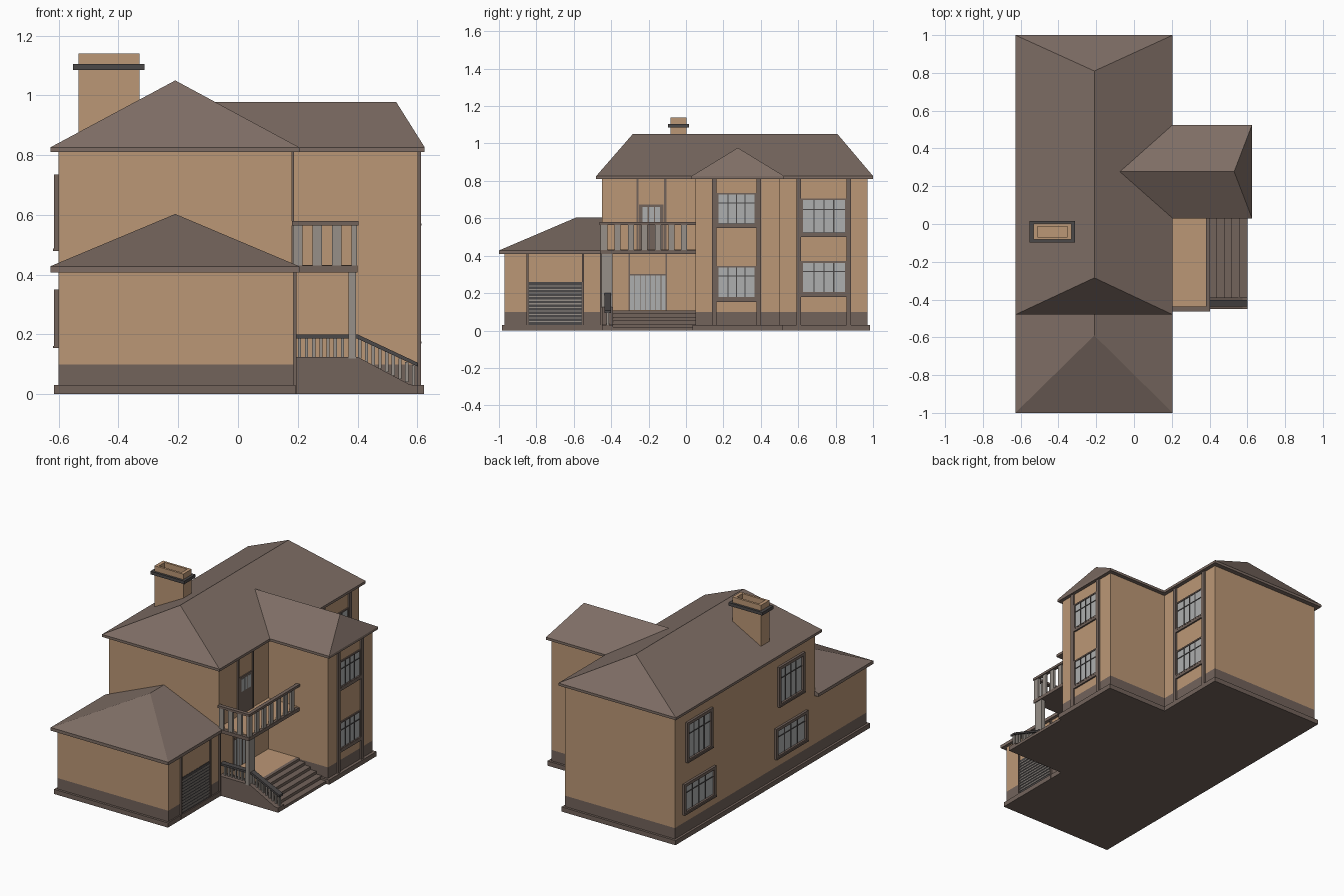
import bpy, bmesh
from mathutils import Vector


def mat(name, r, g, b):
    m = bpy.data.materials.new(name)
    m.diffuse_color = (r, g, b, 1)
    return m


TAN = mat("tan_wall", 0.50, 0.31, 0.18)
BROWN = mat("brown_trim", 0.17, 0.125, 0.105)
ROOF = mat("roof_brown", 0.21, 0.155, 0.13)
DARK = mat("dark_metal", 0.07, 0.065, 0.065)
STONE = mat("grey_stone", 0.31, 0.28, 0.25)
GLASS = mat("glass", 0.42, 0.43, 0.43)


def finish(name, bm, m):
    bmesh.ops.recalc_face_normals(bm, faces=bm.faces)
    me = bpy.data.meshes.new(name)
    bm.to_mesh(me)
    bm.free()
    me.materials.append(m)
    ob = bpy.data.objects.new(name, me)
    bpy.context.collection.objects.link(ob)
    return ob


def boxes(name, m, *items):
    """One object made of boxes given as (x0, x1, y0, y1, z0, z1)."""
    bm = bmesh.new()
    for x0, x1, y0, y1, z0, z1 in items:
        vs = bmesh.ops.create_cube(bm, size=1)["verts"]
        for v in vs:
            v.co = Vector(((x0 + x1) / 2 + v.co.x * (x1 - x0),
                           (y0 + y1) / 2 + v.co.y * (y1 - y0),
                           (z0 + z1) / 2 + v.co.z * (z1 - z0)))
    return finish(name, bm, m)


def prism(name, m, profile, y0, y1):
    """Extrude an (x, z) profile along y."""
    bm = bmesh.new()
    f = bm.faces.new([bm.verts.new((x, y0, z)) for x, z in profile])
    r = bmesh.ops.extrude_face_region(bm, geom=[f])
    for v in r["geom"]:
        if isinstance(v, bmesh.types.BMVert):
            v.co.y = y1
    return finish(name, bm, m)


def hip_roof(name, x0, x1, y0, y1, z, fascia, ridge):
    """Hull of an eave slab and two ridge points."""
    bm = bmesh.new()
    pts = [(x, y, h) for x in (x0, x1) for y in (y0, y1) for h in (z, z + fascia)]
    for p in pts + ridge:
        bm.verts.new(p)
    bmesh.ops.convex_hull(bm, input=bm.verts)
    bmesh.ops.dissolve_limit(bm, angle_limit=0.01, verts=bm.verts, edges=bm.edges)
    return finish(name, bm, ROOF)


def window(name, x, s, y0, y1, z0, z1, out=0.006, fw=0.01):
    """Window on a wall at x that faces s (+1 or -1)."""
    def b(a, c, d, e, depth):
        xs = sorted((x - s * 0.01, x + s * depth))
        return (xs[0], xs[1], a, c, d, e)
    boxes(name + "_glass", GLASS, b(y0, y1, z0, z1, 0.002))
    w, h, t = y1 - y0, z1 - z0, 0.003
    boxes(name + "_frame", BROWN,
          b(y0 - fw, y0 + t, z0 - fw, z1 + fw, out), b(y1 - t, y1 + fw, z0 - fw, z1 + fw, out),
          b(y0, y1, z1 - t, z1 + fw, out), b(y0, y1, z0 - fw, z0 + t, out),
          b(y0 - fw, y1 + fw, z0 - fw, z0 - fw + 0.008, out + 0.004))
    bars = [b(y0 + w * k - t, y0 + w * k + t, z0, z1, 0.005) for k in (0.27, 0.5, 0.73)]
    bars.append(b(y0, y1, z0 + h * 0.7 - t, z0 + h * 0.7 + t, 0.005))
    boxes(name + "_bars", DARK, *bars)


# walls, brown plinth and foundation ledge
for name, x0, x1, y0, y1, top in (("main", -0.6, 0.18, -0.45, 0.97, 0.815),
                                  ("garage", -0.6, 0.185, -0.97, -0.45, 0.415),
                                  ("wing", 0.17, 0.603, 0.05, 0.5, 0.815)):
    boxes(name + "_walls", TAN, (x0, x1, y0, y1, 0.1, top))
    boxes(name + "_plinth", BROWN, (x0, x1, y0, y1, 0, 0.1))
boxes("foundation_ledge", BROWN, (-0.615, 0.193, -0.985, 0.985, 0, 0.03),
      (0.18, 0.622, 0.035, 0.515, 0, 0.03))

# roofs
hip_roof("main_roof", -0.628, 0.205, -0.48, 1.0, 0.81, 0.016,
         [(-0.21, -0.285, 1.05), (-0.21, 0.81, 1.05)])
hip_roof("wing_roof", 0.2, 0.625, 0.03, 0.525, 0.81, 0.016,
         [(-0.075, 0.277, 0.977), (0.53, 0.277, 0.977)])
hip_roof("garage_roof", -0.628, 0.205, -1.0, -0.445, 0.408, 0.02,
         [(-0.21, -0.59, 0.603), (-0.21, -0.445, 0.603)])

# chimney, hollow at the top
cx0, cx1, cy0, cy1, ct = -0.533, -0.33, -0.083, 0.002, 0.022
boxes("chimney", TAN, (cx0, cx1, cy0, cy1, 0.83, 1.09),
      (cx0, cx0 + ct, cy0, cy1, 1.09, 1.14), (cx1 - ct, cx1, cy0, cy1, 1.09, 1.14),
      (cx0, cx1, cy0, cy0 + 0.014, 1.09, 1.14), (cx0, cx1, cy1 - 0.014, cy1, 1.09, 1.14))
boxes("chimney_band", DARK,
      (-0.553, cx0, -0.097, 0.016, 1.085, 1.105), (cx1, -0.313, -0.097, 0.016, 1.085, 1.105),
      (cx0, cx1, -0.097, cy0, 1.085, 1.105), (cx0, cx1, cy1, 0.016, 1.085, 1.105))

# window bays on the right, with full-height pilasters and sill bands
for name, x, ya, yb, rows in (("wing", 0.603, 0.14, 0.4, ((0.175, 0.34), (0.57, 0.73))),
                              ("main", 0.18, 0.592, 0.882, ((0.202, 0.365), (0.522, 0.70)))):
    boxes(name + "_pilasters", BROWN, (x - 0.01, x + 0.01, ya, ya + 0.024, 0.03, 0.812),
          (x - 0.01, x + 0.01, yb - 0.024, yb, 0.03, 0.812))
    for i, (z0, z1) in enumerate(rows):
        window(f"{name}_window_{i}", x, 1, ya + 0.03, yb - 0.03, z0, z1, 0.007, 0.006)
        boxes(f"{name}_sill_{i}", BROWN, (x - 0.01, x + 0.01, ya, yb, z0 - 0.022, z0))

# windows on the left side
for i, yc in enumerate((0.73, -0.2)):
    window(f"left_upper_window_{i}", -0.6, -1, yc - 0.115, yc + 0.115, 0.495, 0.72, 0.015, 0.016)
    window(f"left_lower_window_{i}", -0.6, -1, yc - 0.145, yc + 0.145, 0.17, 0.335, 0.015, 0.016)

# garage door with slats and side posts
boxes("garage_door", DARK, (0.17, 0.187, -0.845, -0.555, 0.01, 0.26))
boxes("garage_door_slats", STONE, *[(0.18, 0.191, -0.84, -0.56, 0.045 + i * 0.019, 0.051 + i * 0.019)
                                    for i in range(11)])
boxes("garage_posts", BROWN, *[(0.17, 0.195, y, y + 0.01, 0, 0.41) for y in (-0.852, -0.555, -0.46)])

# entrance door and balcony door
boxes("entrance_glazing", GLASS, (0.17, 0.183, -0.3, -0.11, 0.11, 0.3))
boxes("entrance_frame", BROWN, (0.17, 0.187, -0.308, -0.3, 0.1, 0.41), (0.17, 0.187, -0.11, -0.102, 0.1, 0.41),
      (0.17, 0.187, -0.3, -0.11, 0.295, 0.302),
      *[(0.17, 0.185, -0.275 + i * 0.028, -0.272 + i * 0.028, 0.11, 0.3) for i in range(6)])
boxes("balcony_door", BROWN, (0.17, 0.186, -0.25, -0.12, 0.43, 0.675),
      (0.17, 0.188, -0.265, -0.253, 0.43, 0.812), (0.17, 0.188, -0.117, -0.105, 0.43, 0.812))
boxes("balcony_door_glass", GLASS,
      *[(0.17, 0.188, -0.232 + i * 0.033, -0.205 + i * 0.033, 0.58, 0.66) for i in range(3)])

# porch floor, stairs and sloped side wall
boxes("porch_base", BROWN, (0.18, 0.4, -0.45, 0.05, 0, 0.1))
boxes("porch_floor", TAN, (0.18, 0.385, -0.39, 0.05, 0.1, 0.106))
boxes("stairs", BROWN, (0.38, 0.402, -0.39, 0.05, 0, 0.106),
      *[(0.38, 0.6 - i * 0.04, -0.395, 0.05, 0, 0.018 + i * 0.018) for i in range(5)])
prism("stair_side_wall", BROWN, [(0.18, 0), (0.6, 0), (0.6, 0.03), (0.575, 0.032),
                                 (0.4, 0.125), (0.18, 0.125)], -0.45, -0.39)

# stair railing
prism("stair_handrail", DARK, [(0.18, 0.187), (0.397, 0.187), (0.6, 0.093), (0.6, 0.106),
                               (0.4, 0.2), (0.18, 0.2)], -0.437, -0.402)
balusters = [(x, x + 0.011, -0.426, -0.413, 0.12, 0.19) for x in [0.2 + i * 0.024 for i in range(7)]]
for i in range(9):
    x = 0.402 + i * 0.0225
    z = 0.12 - (x - 0.4) * 0.5
    balusters.append((x, x + 0.011, -0.426, -0.413, max(z, 0.025), z + 0.068))
boxes("stair_balusters", STONE, *balusters)

# balcony: column, slab, floor and railing
boxes("balcony_column", STONE, (0.37, 0.395, -0.453, -0.392, 0.12, 0.41))
boxes("balcony_slab", BROWN, (0.18, 0.4, -0.46, 0.05, 0.408, 0.43))
boxes("balcony_floor", TAN, (0.18, 0.384, -0.44, 0.05, 0.43, 0.433))
boxes("balcony_top_rail", BROWN, (0.18, 0.403, -0.463, -0.438, 0.565, 0.58),
      (0.38, 0.403, -0.463, 0.05, 0.565, 0.58))
boxes("balcony_balusters", STONE,
      *[(x - 0.016, x + 0.016, -0.457, -0.444, 0.43, 0.567) for x in (0.2, 0.265, 0.33)],
      (0.38, 0.398, -0.457, -0.42, 0.43, 0.567),
      *[(0.384, 0.397, y - 0.016, y + 0.016, 0.43, 0.567)
        for y in (-0.365, -0.293, -0.222, -0.15, -0.078, -0.01)])
